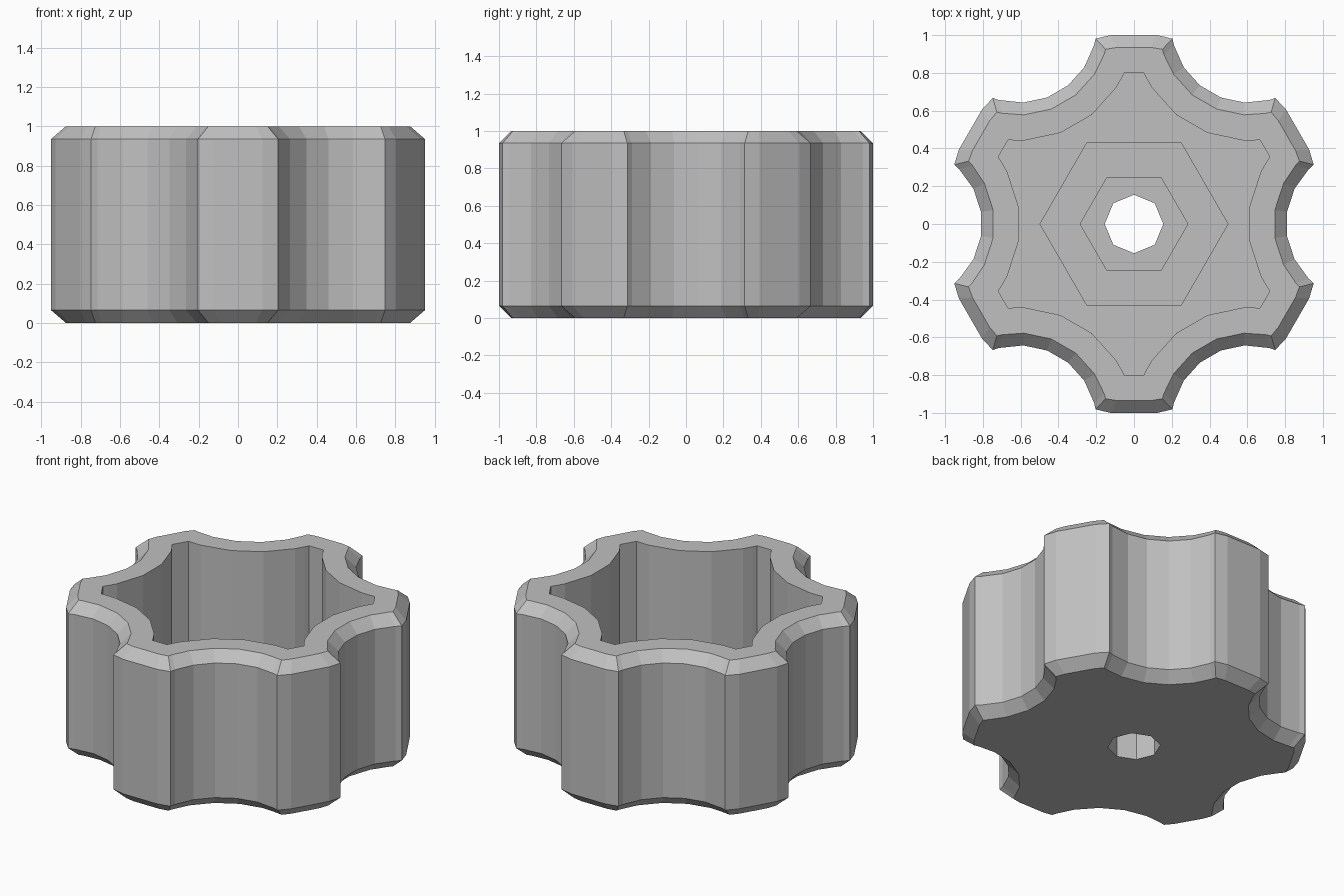
import bpy, bmesh
from math import radians, degrees, cos, sin, acos, atan2

cube = bpy.data.objects.get("Cube")
if cube:
    bpy.data.objects.remove(cube, do_unlink=True)

HEIGHT, CHAMFER, WALL = 1.0, 0.065, 0.2
FLOOR, SOCKET_TOP = 0.2, 0.45
SCALLOP_CENTRE, SCALLOP_RADIUS = 1.215, 0.41

grey = bpy.data.materials.new("plain grey")
grey.use_nodes = True
colour = (0.53, 0.53, 0.53, 1)
grey.diffuse_color = colour
grey.node_tree.nodes["Principled BSDF"].inputs["Base Color"].default_value = colour


def polar(radius, angle):
    return radius * cos(radians(angle)), radius * sin(radians(angle))


def lobed_outline(inset):
    """Six-lobed outline moved inwards by the inset."""
    apothem = 1 - inset
    rim = apothem * 1.002
    r, c = SCALLOP_RADIUS + inset, SCALLOP_CENTRE
    # Where the scallop arc meets the rim, seen from the knob's axis
    meet = degrees(acos((rim**2 + c**2 - r**2) / (2 * rim * c)))
    cx, cy = polar(rim, meet)
    sweep = degrees(atan2(cy, c - cx))
    arc = [min(a, sweep * 0.92) for a in (9, 27, 45)]
    lobe = min(7.5, (30 - meet) * 0.6)
    points = []
    for k in range(6):
        turn = 60 * k
        local = [(cx, -cy)]
        for a in [-a for a in reversed(arc)] + arc:
            x, y = polar(r, a)
            local.append((c - x, y))
        local.append((cx, cy))
        local += [polar(apothem / cos(radians(lobe)), 30 + s * lobe) for s in (-1, 1)]
        ct, st = polar(1, turn)
        points += [(x * ct - y * st, x * st + y * ct) for x, y in local]
    return points


def polygon(sides, radius):
    return [polar(radius, 360 * i / sides) for i in range(sides)]


def add_ring(bm, outline, z):
    return [bm.verts.new((x, y, z)) for x, y in outline]


def loft(bm, rings):
    for a, b in zip(rings, rings[1:]):
        for i in range(len(a)):
            j = (i + 1) % len(a)
            bm.faces.new((a[i], a[j], b[j], b[i]))


def fill_between(bm, outer, inner):
    edges = []
    for ring in (outer, inner):
        for i, v in enumerate(ring):
            w = ring[(i + 1) % len(ring)]
            edges.append(bm.edges.get((v, w)) or bm.edges.new((v, w)))
    bmesh.ops.triangle_fill(bm, edges=edges, use_beauty=True)


def finish(bm, name):
    bmesh.ops.recalc_face_normals(bm, faces=bm.faces)
    mesh = bpy.data.meshes.new(name)
    bm.to_mesh(mesh)
    bm.free()
    mesh.materials.append(grey)
    bpy.context.collection.objects.link(bpy.data.objects.new(name, mesh))


# Knob body: chamfered lobed shell, open cavity and bored floor
bm = bmesh.new()
levels = [(CHAMFER, 0), (0, CHAMFER), (0, HEIGHT - CHAMFER),
          (CHAMFER, HEIGHT), (WALL, HEIGHT), (WALL, FLOOR)]
shell = [add_ring(bm, lobed_outline(d), z) for d, z in levels]
loft(bm, shell)
bore = [add_ring(bm, polygon(8, 0.155), z) for z in (0, FLOOR)]
loft(bm, bore)
fill_between(bm, shell[0], bore[0])
fill_between(bm, shell[-1], bore[1])
finish(bm, "knob_body")

# Hexagonal socket standing on the cavity floor
bm = bmesh.new()
loft(bm, [add_ring(bm, polygon(6, r), z) for r, z in
          ((0.5, FLOOR), (0.5, SOCKET_TOP), (0.285, SOCKET_TOP), (0.285, FLOOR))])
# Open tube: close its hidden underside so the normals resolve
bm.verts.ensure_lookup_table()
loft(bm, [bm.verts[18:24], bm.verts[0:6]])
finish(bm, "hex_socket")
